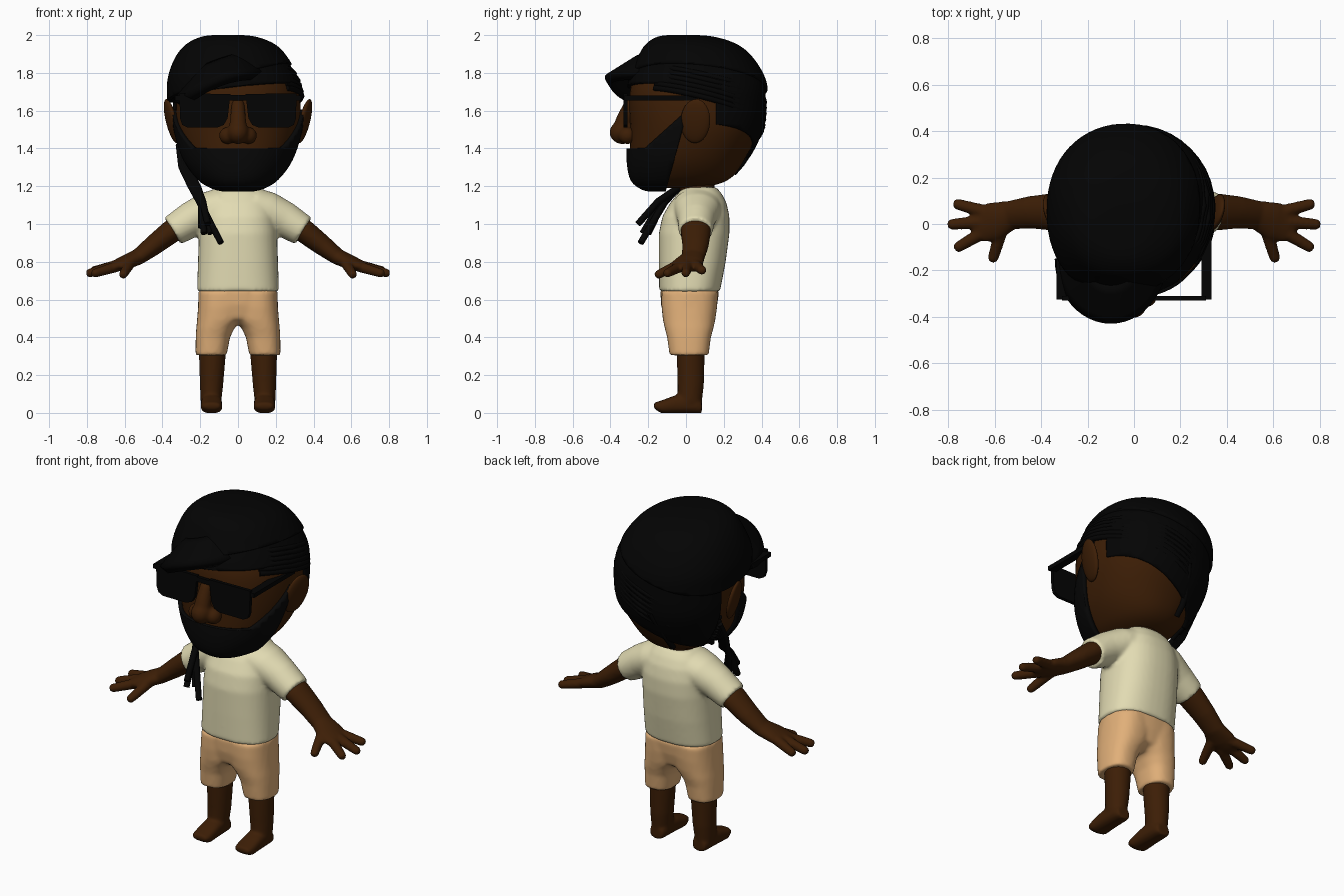
import bpy, bmesh, math
from mathutils import Vector as V, Matrix

if "Cube" in bpy.data.objects:
    bpy.data.objects.remove(bpy.data.objects["Cube"])


def material(name, col):
    m = bpy.data.materials.new(name)
    m.diffuse_color = (*col, 1)
    m.use_nodes = True
    m.node_tree.nodes["Principled BSDF"].inputs["Base Color"].default_value = m.diffuse_color
    return m


SKIN = material("brown skin", (0.046, 0.0130, 0.0018))
BLACK = material("black", (0.0011, 0.0011, 0.0011))
BEARD = material("beard black", (0.0022, 0.0022, 0.0022))
SHIRT = material("cream cloth", (0.76, 0.71, 0.45))
SHORTS = material("tan cloth", (0.75, 0.43, 0.19))


def finish(name, bm, mat, angle=45, thick=0, blend=0):
    """Make the object; blend fuses overlapping pieces into one smooth skin."""
    bmesh.ops.recalc_face_normals(bm, faces=bm.faces[:])
    me = bpy.data.meshes.new(name)
    bm.to_mesh(me)
    bm.free()
    me.materials.append(mat)
    for p in me.polygons:
        p.use_smooth = True
    me.set_sharp_from_angle(angle=math.radians(angle))
    ob = bpy.data.objects.new(name, me)
    bpy.context.collection.objects.link(ob)
    if thick:
        mod = ob.modifiers.new("thickness", 'SOLIDIFY')
        mod.thickness = thick
        mod.offset = -1
    if blend:
        mod = ob.modifiers.new("fuse", 'REMESH')
        mod.mode = 'VOXEL'
        mod.voxel_size = blend
        mod.use_smooth_shade = True
        mod = ob.modifiers.new("soften", 'SMOOTH')
        mod.factor = .5
        mod.iterations = 6
    return ob


def loft(bm, rings, n=32, p=2.0):
    """Skin rings of (center, u axis, v axis) with superellipse sections."""
    def pw(a):
        return math.copysign(abs(a) ** (2 / p), a)
    rows = []
    for c, u, v in rings:
        angs = [2 * math.pi * i / n for i in range(n)]
        rows.append([bm.verts.new(V(c) + V(u) * pw(math.cos(a)) + V(v) * pw(math.sin(a)))
                     for a in angs])
    for a, b in zip(rows, rows[1:]):
        for i in range(n):
            j = (i + 1) % n
            bm.faces.new((a[i], a[j], b[j], b[i]))
    bm.faces.new(rows[0][::-1])
    bm.faces.new(rows[-1])


def tube(bm, pts, radii, n=8, ref=(0, 0, 1)):
    pts = [V(p) for p in pts]
    rings = []
    for i, p in enumerate(pts):
        t = (pts[min(i + 1, len(pts) - 1)] - pts[max(i - 1, 0)]).normalized()
        u = t.cross(V(ref)).normalized()
        r = radii[i]
        ru, rv = r if isinstance(r, tuple) else (r, r)
        rings.append((p, u * ru, u.cross(t) * rv))
    loft(bm, rings, n)


def flat_rings(rows):
    """Horizontal rings from (z, xmin, xmax, ymin, ymax)."""
    return [(((a + b) / 2, (c + d) / 2, z), (abs(b - a) / 2, 0, 0), (0, (d - c) / 2, 0))
            for z, a, b, c, d in rows]


def ball(bm, c, r, rot=Matrix(), s=1):
    m = Matrix.Diagonal((s, 1, 1, 1)) @ Matrix.Translation(c) @ rot @ Matrix.Diagonal((*r, 1))
    bmesh.ops.create_uvsphere(bm, u_segments=24, v_segments=14, radius=1, matrix=m)


def box(bm, x, y, z):
    c = [(a + b) / 2 for a, b in (x, y, z)]
    d = [abs(b - a) for a, b in (x, y, z)]
    bmesh.ops.create_cube(bm, size=1, matrix=Matrix.Translation(c) @ Matrix.Diagonal((*d, 1)))


# Head shape: z, centre x, centre y, half width, half depth, smoothed into fine rows
KEY = [(1.19, 0, -.10, .06, .08), (1.205, 0, -.04, .125, .185), (1.25, 0, -.015, .20, .26),
       (1.35, 0, .01, .275, .305), (1.50, 0, .047, .325, .342), (1.65, 0, .052, .33, .352),
       (1.75, -.01, .053, .318, .338), (1.85, -.02, .05, .272, .28),
       (1.92, -.025, .03, .208, .215), (1.96, -.035, 0, .115, .12), (1.97, -.04, -.02, .03, .03)]
ROWS = []
for i in range(len(KEY) - 1):
    k = [KEY[max(i - 1, 0)], KEY[i], KEY[i + 1], KEY[min(i + 2, len(KEY) - 1)]]
    for s in range(5):
        t = s / 5
        ROWS.append([.5 * (2 * b + (c - a) * t + (2 * a - 5 * b + 4 * c - d) * t * t
                           + (3 * b - a - 3 * c + d) * t ** 3) for a, b, c, d in zip(*k)])
ROWS.append(list(KEY[-1]))


def head_bm(off=0.0, dx=0.0):
    bm = bmesh.new()
    loft(bm, [((cx + dx, cy, z + off * max(-1, min(1, (z - 1.55) / .4))),
               (rx + off, 0, 0), (0, ry + off, 0)) for z, cx, cy, rx, ry in ROWS], 64, 2.2)
    return bm


def on_head(deg, z, off):
    r = min(ROWS, key=lambda q: abs(q[0] - z))
    a = math.radians(deg)
    return V((r[1] + (r[3] + off) * math.cos(a), r[2] + (r[4] + off) * math.sin(a), z))


def patch(name, off, cuts, keep, mat, dx=0.0):
    """Shell over the head, cut along planes and kept by a rule."""
    bm = head_bm(off, dx)
    for co, no in cuts:
        bmesh.ops.bisect_plane(bm, geom=bm.verts[:] + bm.edges[:] + bm.faces[:],
                               plane_co=co, plane_no=no)
    drop = [f for f in bm.faces if not keep(f.calc_center_median())]
    bmesh.ops.delete(bm, geom=drop, context='FACES')
    finish(name, bm, mat, 50, .025)


finish("head", head_bm(), SKIN, 60)

patch("beard", .02,
      [((0, 0, 1.4), (0, 0, 1)), ((0, -.22, 1.4), (0, -.9, 1)), ((0, -.1, 1.2), (0, 1, -.27))],
      lambda c: c.z < 1.4 + max(0, .9 * (c.y + .22)) and c.y < -.1 + (c.z - 1.2) * .27, BEARD)
patch("hair", .018,
      [((0, 0, 1.70), (-.12, .1, 1)), ((0, .16, 1.5), (0, 1, 0)), ((0, 0, 1.38), (-.45, 0, 1))],
      lambda c: c.z > 1.70 + .12 * c.x - .1 * c.y or (c.y > .16 and c.z > 1.38 + .45 * c.x),
      BLACK, -.008)
patch("cap", .031, [((0, 0, 1.77), (-.3, .1, 1))],
      lambda c: c.z > 1.77 + .3 * c.x - .1 * c.y, BLACK, -.014)

# Cap brim, tilted and drooping to one side
bm = bmesh.new()
rows = []
for k in range(6):
    r = .45 + .55 * k / 5
    row = []
    for i in range(25):
        a = math.pi * (1 + i / 24)
        x, y = -.1 + .242 * r * math.cos(a), -.15 + .28 * r * math.sin(a)
        row.append(bm.verts.new((x, y, 1.778 + .34 * (x + .1) + .15 * (y + .42)
                                 + .14 * (1 - r) - 1.4 * (x + .1) ** 2)))
    rows.append(row)
for a, b in zip(rows, rows[1:]):
    for i in range(24):
        bm.faces.new((a[i], a[i + 1], b[i + 1], b[i]))
finish("cap_brim", bm, BLACK, 50, .055)

# Hair strands swept round the back, one loose strand, and the tail over one shoulder
bm = bmesh.new()
for i in range(6):
    pts = []
    for s in range(25):
        t = s / 24
        z0, z1 = 1.72 + .022 * i, 1.26 + .04 * i
        pts.append(on_head(-38 + 203 * t, z0 - (z0 - z1) * t ** 1.5, .01))
    tube(bm, pts, [.015] * 25)
tube(bm, [on_head(98 + 3 * k, 1.52 - .05 * k, .012) for k in range(6)], [.017] * 6, ref=(1, 0, 0))
finish("hair_strands", bm, BLACK, 60)
bm = bmesh.new()
for i, (ex, ey, ez) in enumerate([(-.09, -.24, .90), (-.145, -.20, .95), (-.18, -.23, .95),
                                  (-.195, -.19, .98), (-.16, -.255, 1.0)]):
    d = .018 * i
    tube(bm, [(-.315 + d / 2, .13, 1.42 - d), (-.30 + d / 2, .05, 1.30), (-.25 + d / 2, -.03, 1.20),
              (-.205 + d / 4, -.11 - d / 2, 1.12), (ex, ey, ez)],
         [.015, .016, .018, .019, .017], ref=(1, 0, 0))
finish("hair_tail", bm, BLACK, 60)

# Ears and nose
for s, side in ((1, "right"), (-1, "left")):
    bm = bmesh.new()
    rot = (Matrix.Rotation(math.radians(-14), 4, 'Z') @ Matrix.Rotation(math.radians(13), 4, 'Y')
           @ Matrix.Rotation(math.radians(-8), 4, 'X'))
    ball(bm, (.352, .05, 1.545), (.024, .08, .12), rot, s)
    finish(side + "_ear", bm, SKIN, 60)
bm = bmesh.new()
ball(bm, (0, -.335, 1.485), (.058, .07, .062))
tube(bm, [(0, -.27, 1.66), (0, -.30, 1.62), (0, -.325, 1.56), (0, -.345, 1.49)],
     [.03, .036, .042, .05], 16, (0, 1, 0))
for s in (1, -1):
    ball(bm, (.055, -.31, 1.468), (.045, .048, .045), s=s)
finish("nose", bm, SKIN, 60, blend=.008)

# Sunglasses: lenses, bridge and arms
bm = bmesh.new()
LENS = [(.04, 1.688), (.31, 1.692), (.307, 1.56), (.295, 1.525), (.265, 1.51), (.11, 1.51),
        (.075, 1.525), (.055, 1.56)]
for s in (1, -1):
    f = bm.faces.new([bm.verts.new((s * x, -.33, z)) for x, z in LENS])
    bk = bm.faces.new([bm.verts.new((s * x, -.31, z)) for x, z in LENS])
    bmesh.ops.bridge_loops(bm, edges=f.edges[:] + bk.edges[:])
    box(bm, (s * .29, s * .334), (-.325, .06), (1.655, 1.68))
box(bm, (-.05, .05), (-.33, -.31), (1.655, 1.682))
finish("sunglasses", bm, BLACK, 30)

# Neck and shirt
bm = bmesh.new()
loft(bm, flat_rings([(1.15, -.1, .1, -.02, .15), (1.25, -.1, .1, -.06, .15)]))
finish("neck", bm, SKIN)
bm = bmesh.new()
loft(bm, flat_rings([(.642, -.217, .217, -.142, .18), (.80, -.212, .212, -.144, .21),
                     (.95, -.207, .207, -.144, .23), (1.04, -.20, .20, -.125, .23),
                     (1.11, -.18, .18, -.085, .215), (1.16, -.15, .15, -.045, .19),
                     (1.195, -.115, .115, -.01, .16)]), 40, 2.4)
for s in (1, -1):
    tube(bm, [(s * .08, .06, 1.10), (s * .16, .06, 1.07), (s * .25, .055, 1.023),
              (s * .346, .05, .963)], [(.13, .095), (.12, .10), (.10, .094), (.09, .083)], 32)
finish("shirt", bm, SHIRT, 50, blend=.011)

# Shorts: hips and two legs
bm = bmesh.new()
loft(bm, flat_rings([(.465, -.12, .12, -.06, .09), (.50, -.20, .20, -.115, .145),
                     (.57, -.212, .212, -.132, .165), (.65, -.209, .209, -.136, .176)]), 40, 2.4)
for s in (1, -1):
    rows = [(.305, .06, .225, -.087, .12), (.40, .042, .224, -.10, .132),
            (.45, .018, .221, -.113, .146), (.49, -.02, .217, -.122, .155),
            (.56, -.04, .212, -.13, .165), (.645, -.04, .206, -.13, .17)]
    loft(bm, flat_rings([(z, s * a, s * b, c, d) for z, a, b, c, d in rows]), 32, 2.4)
finish("shorts", bm, SHORTS, 50, blend=.011)

# Legs, feet, arms and hands
for s, side in ((1, "right"), (-1, "left")):
    bm = bmesh.new()
    rows = [(.02, .095, .185, -.03, .08), (.06, .088, .198, -.045, .085),
            (.15, .078, .202, -.045, .095), (.34, .062, .208, -.05, .10)]
    loft(bm, flat_rings([(z, s * a, s * b, c, d) for z, a, b, c, d in rows]), 24)
    foot = [(.084, .03, .04, .031), (.06, .04, .05, .042), (0, .05, .055, .052),
            (-.06, .045, .057, .047), (-.13, .032, .058, .034), (-.17, .038, .046, .016)]
    loft(bm, [((s * .14, y, zc), (rx, 0, 0), (0, 0, rz)) for y, zc, rx, rz in foot], 20, 2.6)
    finish(side + "_leg", bm, SKIN, 50, blend=.009)

    bm = bmesh.new()
    tube(bm, [(s * x, y, z) for x, y, z in
              [(.28, .052, 1.01), (.36, .052, .955), (.45, .05, .885), (.53, .038, .825),
               (.60, .012, .795), (.655, 0, .775), (.69, 0, .765)]],
         [(.08, .064), (.08, .062), (.070, .054), (.063, .043), (.084, .038), (.079, .03),
          (.055, .022)], 20)
    for a, b in (((.63, .05, .785), (.778, .09, .75)), ((.65, .01, .78), (.803, -.003, .735)),
                 ((.64, -.03, .775), (.772, -.108, .735)), ((.57, -.02, .795), (.612, -.162, .725))):
        a, b = V((s * a[0], *a[1:])), V((s * b[0], *b[1:]))
        tube(bm, [a, a.lerp(b, .5), a.lerp(b, .9), b], [.03, .027, .024, .016], 10)
    finish(side + "_arm", bm, SKIN, 60, blend=.008)
